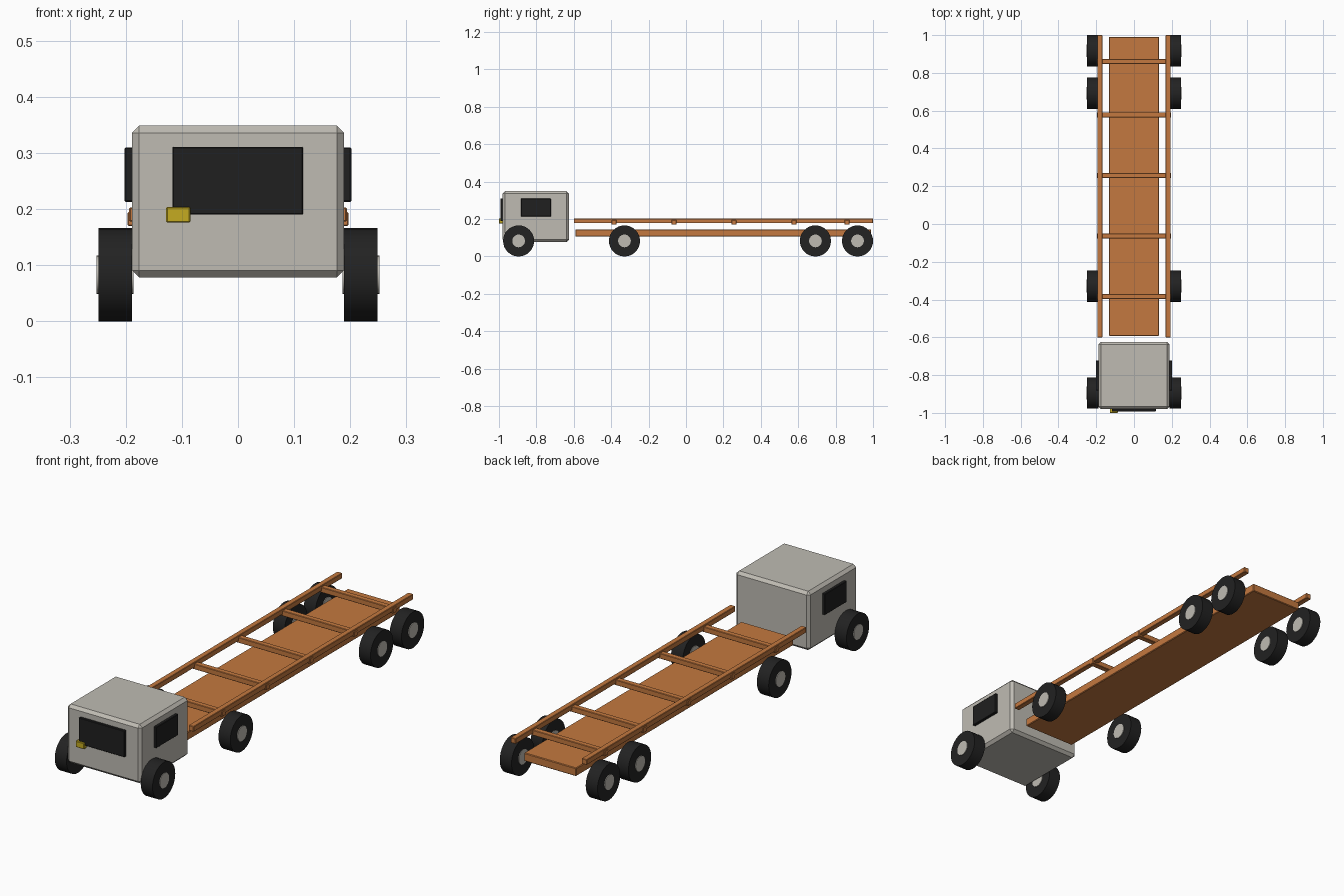
import bpy
import bmesh
import math
from mathutils import Matrix

cube = bpy.data.objects.get("Cube")
if cube:
    bpy.data.objects.remove(cube, do_unlink=True)


def material(name, rgb):
    m = bpy.data.materials.new(name)
    m.use_nodes = True
    m.diffuse_color = (*rgb, 1)
    m.node_tree.nodes["Principled BSDF"].inputs["Base Color"].default_value = (*rgb, 1)
    return m


GREY = material("warm grey paint", (0.52, 0.50, 0.45))
ORANGE = material("orange paint", (0.55, 0.19, 0.05))
GLASS = material("dark glass", (0.014, 0.014, 0.014))
RUBBER = material("black rubber", (0.016, 0.016, 0.016))
YELLOW = material("yellow lamp", (0.56, 0.41, 0.015))


def add_object(name, bm, mat):
    mesh = bpy.data.meshes.new(name)
    bm.to_mesh(mesh)
    bm.free()
    mesh.materials.append(mat)
    ob = bpy.data.objects.new(name, mesh)
    bpy.context.collection.objects.link(ob)
    return ob


def box(name, x, y, z, mat, bevel=0.002):
    """Chamfered box from (low, high) ranges on each axis."""
    bm = bmesh.new()
    bmesh.ops.create_cube(bm, size=1)
    for v in bm.verts:
        v.co = [r[0] if c < 0 else r[1] for c, r in zip(v.co, (x, y, z))]
    ob = add_object(name, bm, mat)
    mod = ob.modifiers.new("Chamfer", 'BEVEL')
    mod.width = bevel
    mod.segments = 1
    return ob


def disc(name, x, y, z, radius, width, mat):
    """Cylinder with its axis along x."""
    bm = bmesh.new()
    bmesh.ops.create_cone(bm, cap_ends=True, segments=32, radius1=radius,
                          radius2=radius, depth=width,
                          matrix=Matrix.Translation((x, y, z))
                          @ Matrix.Rotation(math.pi / 2, 4, 'Y'))
    for f in bm.faces:
        f.smooth = len(f.verts) == 4
    for e in bm.edges:
        e.smooth = e.calc_face_angle(0) < math.radians(30)
    return add_object(name, bm, mat)


# Cab with windscreen and front lamp
box("cab", (-0.189, 0.189), (-0.98, -0.625), (0.078, 0.349), GREY, 0.013)
box("windscreen", (-0.117, 0.116), (-0.992, -0.975), (0.19, 0.311), GLASS)
box("front_lamp", (-0.128, -0.085), (-1.0, -0.976), (0.176, 0.204), YELLOW)

# Load bed
box("load_bed", (-0.133, 0.133), (-0.592, 0.99), (0.106, 0.144), ORANGE, 0.003)

# Cross members between the side rails
for i, y in enumerate((-0.384, -0.064, 0.256, 0.578, 0.861)):
    box(f"cross_member_{i + 1}", (-0.197, 0.197), (y - 0.013, y + 0.013),
        (0.17, 0.195), ORANGE)

# Side windows, rails and wheels, mirrored left and right
for side, s in (("left", 1), ("right", -1)):
    def span(a, b):
        return tuple(sorted((s * a, s * b)))

    box(f"side_window_{side}", span(0.184, 0.202), (-0.882, -0.723),
        (0.213, 0.31), GLASS)
    box(f"side_rail_{side}", span(0.168, 0.194), (-0.6, 1.0),
        (0.178, 0.203), ORANGE)
    for i, y in enumerate((-0.895, -0.329, 0.692, 0.917)):
        disc(f"tyre_{side}_{i + 1}", s * 0.219, y, 0.083, 0.083, 0.06, RUBBER)
        disc(f"hub_{side}_{i + 1}", s * 0.219, y, 0.083, 0.034, 0.066, GREY)
